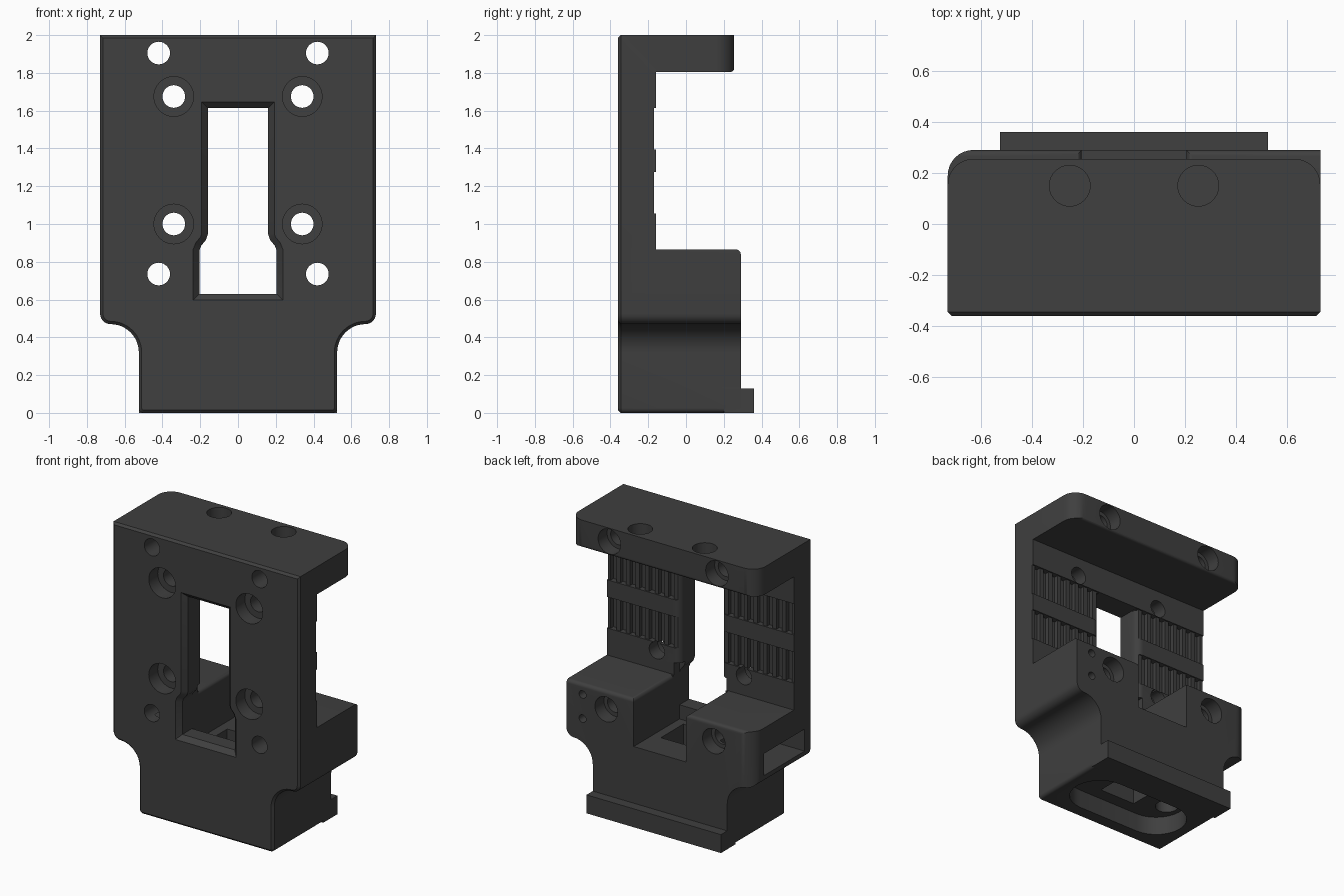
import bpy, bmesh, math
from mathutils import Vector

if "Cube" in bpy.data.objects:
    bpy.data.objects.remove(bpy.data.objects["Cube"])

# Single dark plastic colour
mat = bpy.data.materials.new("dark_grey_plastic")
mat.diffuse_color = (0.05, 0.05, 0.05, 1)
mat.use_nodes = True
mat.node_tree.nodes["Principled BSDF"].inputs["Base Color"].default_value = mat.diffuse_color


def place(axis, u, v, w):
    """Plane point (u, v) at position w along the axis."""
    return {"x": (w, u, v), "y": (u, w, v), "z": (u, v, w)}[axis]


def loft(name, axis, rings):
    """Solid through rings of (points, position along the axis)."""
    bm = bmesh.new()
    loops = [[bm.verts.new(place(axis, u, v, w)) for u, v in pts] for pts, w in rings]
    n = len(loops[0])
    for a, b in zip(loops, loops[1:]):
        for i in range(n):
            j = (i + 1) % n
            bm.faces.new((a[i], a[j], b[j], b[i]))
    bm.faces.new(loops[0])
    bm.faces.new(loops[-1])
    bmesh.ops.recalc_face_normals(bm, faces=bm.faces)
    me = bpy.data.meshes.new(name)
    bm.to_mesh(me)
    bm.free()
    me.materials.append(mat)
    ob = bpy.data.objects.new(name, me)
    bpy.context.collection.objects.link(ob)
    return ob


def arc(cx, cy, r, a0, a1, n=10):
    return [(cx + r * math.cos(math.radians(a0 + (a1 - a0) * i / n)),
             cy + r * math.sin(math.radians(a0 + (a1 - a0) * i / n))) for i in range(n + 1)]


def prism(axis, pts, lo, hi, name="cutter"):
    return loft(name, axis, [(pts, lo), (pts, hi)])


def box(x0, x1, y0, y1, z0, z1, name="cutter"):
    return prism("z", [(x0, y0), (x1, y0), (x1, y1), (x0, y1)], z0, z1, name)


def hole(axis, u, v, r, lo, hi):
    return prism(axis, arc(u, v, r, 0, 348.75, 31), lo, hi)


def round_corner(axis, u, v, su, sv, r, lo, hi):
    """Cutter that rounds a corner at (u, v) which points towards (su, sv)."""
    e = 0.02
    cu, cv = u - su * r, v - sv * r
    pts = [(cu + su * a, cv + sv * b) for a, b in arc(0, 0, r, 0, 90, 8)]
    pts += [(cu, v + sv * e), (u + su * e, v + sv * e), (u + su * e, cv)]
    return prism(axis, pts, lo, hi)


def boolean(body, other, op="DIFFERENCE"):
    m = body.modifiers.new(op, "BOOLEAN")
    m.operation, m.solver, m.object = op, "EXACT", other
    bpy.context.view_layer.objects.active = body
    bpy.ops.object.modifier_apply(modifier=m.name)
    bpy.data.objects.remove(other)


def mirrored(half):
    return half + [(-x, z) for x, z in reversed(half)]


def inset(pts, d):
    """Shrink a closed outline by d along averaged edge normals."""
    out, n = [], len(pts)
    for i in range(n):
        p, q, s = (Vector(pts[(i + k) % n]) for k in (-1, 0, 1))
        a, b = (q - p).normalized(), (s - q).normalized()
        na, nb = Vector((-a.y, a.x)), Vector((-b.y, b.x))
        m = (na + nb) / max(1 + na.dot(nb), 0.4)
        out.append(tuple(q + m * d))
    return out


# Body outline: narrow foot, concave shoulders, wide plate
half = arc(0.50, 0.02, 0.025, -90, 0, 4)
half = [(x, max(z, 0)) for x, z in arc(0.50, 0.025, 0.025, -90, 0, 4)]
half += arc(0.675, 0.32, 0.15, 180, 90, 12)
half += arc(0.675, 0.525, 0.055, -85, 0, 6) + [(0.73, 2.0)]
outline = mirrored(half)
body = loft("carriage_body", "y", [(inset(outline, 0.015), -0.36), (outline, -0.345), (outline, 0.29)])

# Open space between lower block and top shelf, and shorter shelf
boolean(body, box(-1, 1, -0.16, 0.5, 0.865, 1.805))
boolean(body, box(-1, 1, 0.255, 0.5, 1.7, 2.1))

# Rounded corners of shelf and lower block
for s in (-1, 1):
    boolean(body, round_corner("z", s * 0.73, 0.255, s, 1, 0.1, 1.75, 2.1))
boolean(body, round_corner("z", -0.73, 0.29, -1, 1, 0.1, 0.3, 0.95))
boolean(body, round_corner("x", 0.29, 0.865, 1, 1, 0.025, -1, 1))
boolean(body, round_corner("x", 0.255, 1.805, 1, -1, 0.02, -1, 1))

# Rear lip along the foot
boolean(body, box(-0.525, 0.525, 0.2, 0.36, 0, 0.13), "UNION")

# Front window with chamfered rim, widening at the bottom
inner = mirrored([(0.205, 0.63), (0.205, 0.86), (0.195, 0.885), (0.17, 0.915), (0.16, 0.945), (0.16, 1.615)])
outer = inset(inner, -0.032)
boolean(body, loft("cutter", "y", [(outer, -0.40), (outer, -0.36), (inner, -0.328), (inner, -0.1)]))

# Rear slot through the lower block
boolean(body, box(-0.205, 0.205, -0.22, 0.4, 0.53, 0.95))
for s in (-1, 1):
    boolean(body, round_corner("y", s * 0.205, 0.865, -s, 1, 0.025, -0.15, 0.4))
    boolean(body, round_corner("z", s * 0.16, -0.16, -s, 1, 0.05, 0.95, 1.61))

# Belt channels with vertical teeth
for z0, z1 in ((1.055, 1.275), (1.395, 1.615)):
    boolean(body, box(-1, 1, -0.17, -0.1, z0, z1))
    for s in (-1, 1):
        for k in range(7):
            x = s * (0.235 + 0.075 * k)
            boolean(body, box(x - 0.022, x + 0.022, -0.20, -0.12, z0, z1))

for s in (-1, 1):
    # Rail screws, countersunk at the front
    for z in (1.0, 1.675):
        boolean(body, hole("y", s * 0.34, z, 0.06, -0.5, 0))
        boolean(body, hole("y", s * 0.34, z, 0.105, -0.5, -0.26))
    # Cover screws, countersunk at the back
    for z, back in ((0.735, 0.29), (1.905, 0.255)):
        boolean(body, hole("y", s * 0.42, z, 0.06, -0.5, 0.5))
        boolean(body, hole("y", s * 0.42, z, 0.088, back - 0.1, 0.5))
    # Blind sockets in the shelf top
    boolean(body, hole("z", s * 0.252, 0.15, 0.08, 1.9, 2.1))

# Small pilot holes on one side
for z in (0.62, 0.79):
    boolean(body, hole("y", 0.605, z, 0.027, 0.1, 0.4))

# Side pocket
boolean(body, box(-1, -0.3, -0.28, 0.17, 0.53, 0.685))

# Underside recess, screw seats and opening up to the slot
stadium = arc(0.24, -0.06, 0.2, -90, 90, 14) + arc(-0.24, -0.06, 0.2, 90, 270, 14)
boolean(body, prism("z", stadium, -0.1, 0.13))
for s in (-1, 1):
    boolean(body, hole("z", s * 0.33, -0.06, 0.075, 0.1, 0.27))
boolean(body, box(-0.14, 0.14, -0.17, 0.08, 0.1, 0.6))

# Smooth curved walls, keep machined edges sharp
bpy.ops.object.select_all(action="DESELECT")
body.select_set(True)
bpy.context.view_layer.objects.active = body
bpy.ops.object.shade_smooth_by_angle(angle=math.radians(30))
